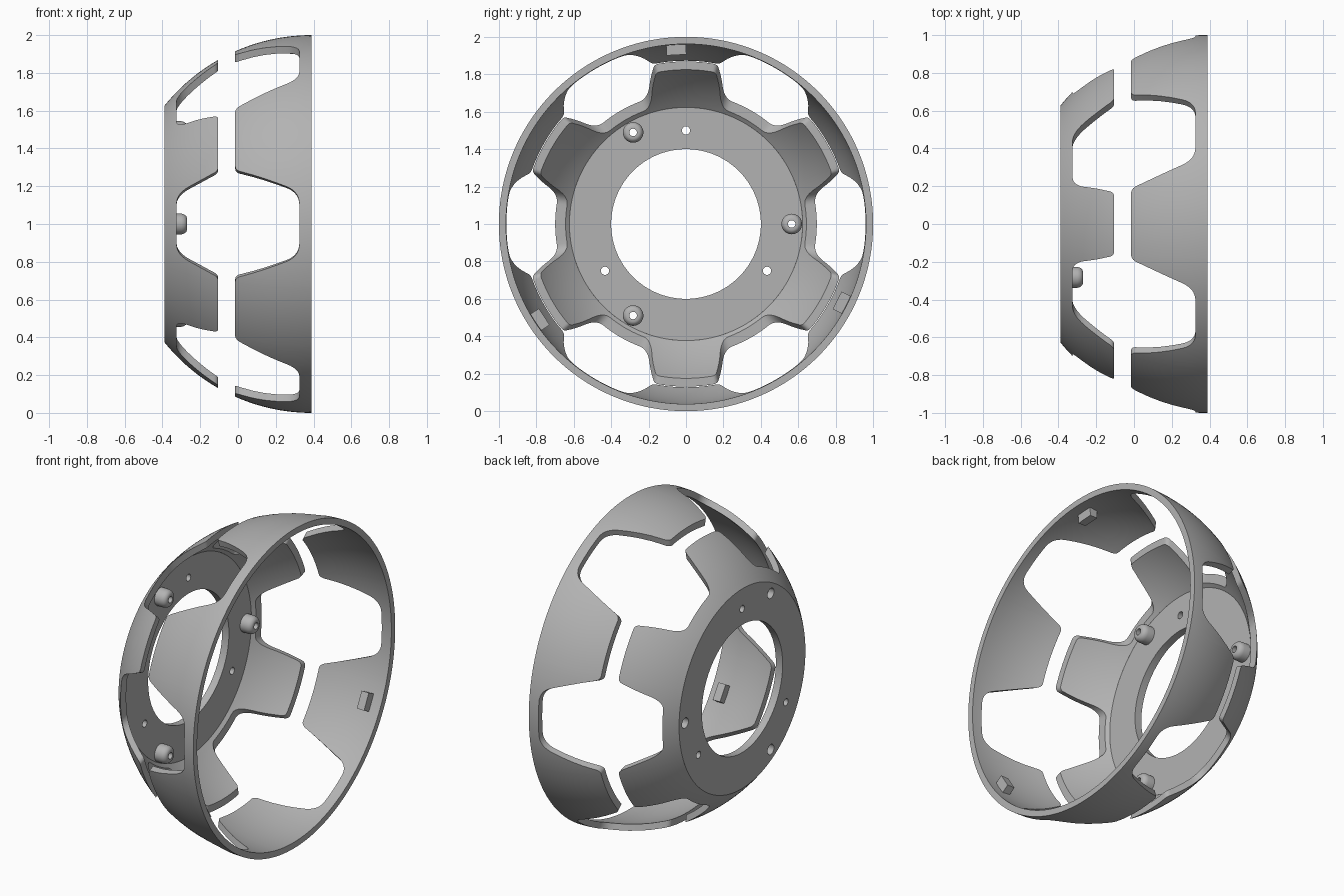
import bpy, bmesh, math
from mathutils import Matrix, Vector

if "Cube" in bpy.data.objects:
    bpy.data.objects.remove(bpy.data.objects["Cube"])

RIM, BACK, FLOOR = 0.39, -0.39, -0.343   # axial positions of rim, back face and plate floor
OUTER, INNER = 1.0, 0.962                # sphere radii of the shell

grey = bpy.data.materials.new("satin grey")
grey.use_nodes = True
grey.diffuse_color = (0.45, 0.45, 0.45, 1)
grey.node_tree.nodes["Principled BSDF"].inputs["Base Color"].default_value = (0.45, 0.45, 0.45, 1)


def polar(x, r, deg):
    a = math.radians(deg)
    return Vector((x, r * math.cos(a), 1 + r * math.sin(a)))


def on_sphere(x, radius, deg):
    return polar(x, math.sqrt(radius ** 2 - (x - RIM) ** 2), deg)


def finish(bm, name):
    bmesh.ops.recalc_face_normals(bm, faces=bm.faces)
    mesh = bpy.data.meshes.new(name)
    bm.to_mesh(mesh)
    bm.free()
    mesh.materials.append(grey)
    ob = bpy.data.objects.new(name, mesh)
    bpy.context.collection.objects.link(ob)
    return ob


def smooth(ob):
    bpy.ops.object.select_all(action='DESELECT')
    ob.select_set(True)
    bpy.context.view_layer.objects.active = ob
    bpy.ops.object.shade_smooth_by_angle(angle=math.radians(30))


def loft(name, loops):
    """Join closed loops of points into a closed band."""
    bm = bmesh.new()
    rings = [[bm.verts.new(p) for p in loop] for loop in loops]
    for i, a in enumerate(rings):
        b = rings[(i + 1) % len(rings)]
        for j in range(len(a)):
            k = (j + 1) % len(a)
            bm.faces.new((a[j], a[k], b[k], b[j]))
    return finish(bm, name)


def lathe(name, profile, centre=Vector((0, 0, 1)), steps=48):
    """Turn a closed (x, radius) profile about an axis along x."""
    offset = centre - Vector((0, 0, 1))
    loops = [[polar(x, r, 360 * i / steps) + offset for x, r in profile] for i in range(steps)]
    return loft(name, loops)


def curve(a, corner, b, steps=7):
    """Rounded corner from a to b."""
    pts = []
    for i in range(steps + 1):
        t = i / steps
        pts.append(tuple((1 - t) ** 2 * p + 2 * t * (1 - t) * c + t * t * q
                         for p, c, q in zip(a, corner, b)))
    return pts


def line(a, b, steps):
    return [tuple(p + (q - p) * i / steps for p, q in zip(a, b)) for i in range(1, steps)]


def tooth_outline(tip_corner, root_corner):
    """Angle and axial position along a ring of six rounded teeth."""
    tip, root = curve(*tip_corner), curve(*root_corner)
    half = [(0, tip[0][1])] + line((0, tip[0][1]), tip[0], 5) + tip
    half += line(tip[-1], root[0], 4) + root
    half += line(root[-1], (30, root[-1][1]), 4) + [(30, root[-1][1])]
    tooth = [(-a, x) for a, x in reversed(half[1:-1])] + half
    return [(90 + 60 * k + a, x) for k in range(6) for a, x in tooth]


def toothed_shell(name, outline, end_out, end_in, rows=12):
    loops = []
    for deg, x in outline:
        out = [on_sphere(x + (end_out - x) * i / rows, OUTER, deg) for i in range(rows + 1)]
        inn = [on_sphere(x + (end_in - x) * i / rows, INNER, deg) for i in range(rows + 1)]
        loops.append(out + inn[::-1])
    smooth(loft(name, loops))


# Front rim ring with teeth pointing back
toothed_shell("rim_ring", tooth_outline(
    ((10.3, -0.015), (12, -0.015), (12.7, 0.02)),
    ((18.4, 0.255), (20.1, 0.325), (24, 0.325))), RIM, RIM)

# Back cup with teeth pointing forward
toothed_shell("back_cup", tooth_outline(
    ((9.6, -0.105), (11.3, -0.105), (11.8, -0.135)),
    ((15, -0.262), (16.8, -0.325), (21, -0.325))), BACK, FLOOR)

# Back plate with central opening
plate_r = math.sqrt(OUTER ** 2 - (BACK - RIM) ** 2)
floor_r = math.sqrt(INNER ** 2 - (FLOOR - RIM) ** 2)
plate = lathe("back_plate", [(BACK, 0.4), (BACK, plate_r), (FLOOR, floor_r), (FLOOR, 0.4)], steps=120)

# Screw holes through the plate
cutter_bm = bmesh.new()
for k in range(3):
    for dist, deg, radius in ((0.5, 90, 0.022), (0.565, 0, 0.032)):
        place = Matrix.Translation(polar(FLOOR, dist, deg + 120 * k)) @ Matrix.Rotation(math.pi / 2, 4, 'Y')
        bmesh.ops.create_cone(cutter_bm, cap_ends=True, segments=24, radius1=radius,
                              radius2=radius, depth=0.3, matrix=place)
cutter = finish(cutter_bm, "hole_cutter")
cutter.hide_render = True
cut = plate.modifiers.new("holes", 'BOOLEAN')
cut.object = cutter
cut.solver = 'EXACT'
bpy.context.view_layer.objects.active = plate
bpy.ops.object.modifier_apply(modifier=cut.name)
bpy.data.objects.remove(cutter)
smooth(plate)

# Rounded screw bosses and inner locating tabs
boss_profile = [(-0.352, 0.02), (-0.352, 0.055), (-0.3, 0.055), (-0.285, 0.051),
                (-0.274, 0.042), (-0.27, 0.032), (-0.27, 0.02)]
for k in range(3):
    smooth(lathe(f"screw_boss_{k + 1}", boss_profile, polar(0, 0.565, 120 * k), 32))

    bm = bmesh.new()
    deg = 93.2 + 120 * k
    place = Matrix.Translation(polar(0.3, 0.935, deg)) @ Matrix.Rotation(math.radians(deg), 4, 'X')
    bmesh.ops.create_cube(bm, size=1, matrix=place @ Matrix.Diagonal((0.05, 0.06, 0.105, 1)))
    finish(bm, f"locating_tab_{k + 1}")
